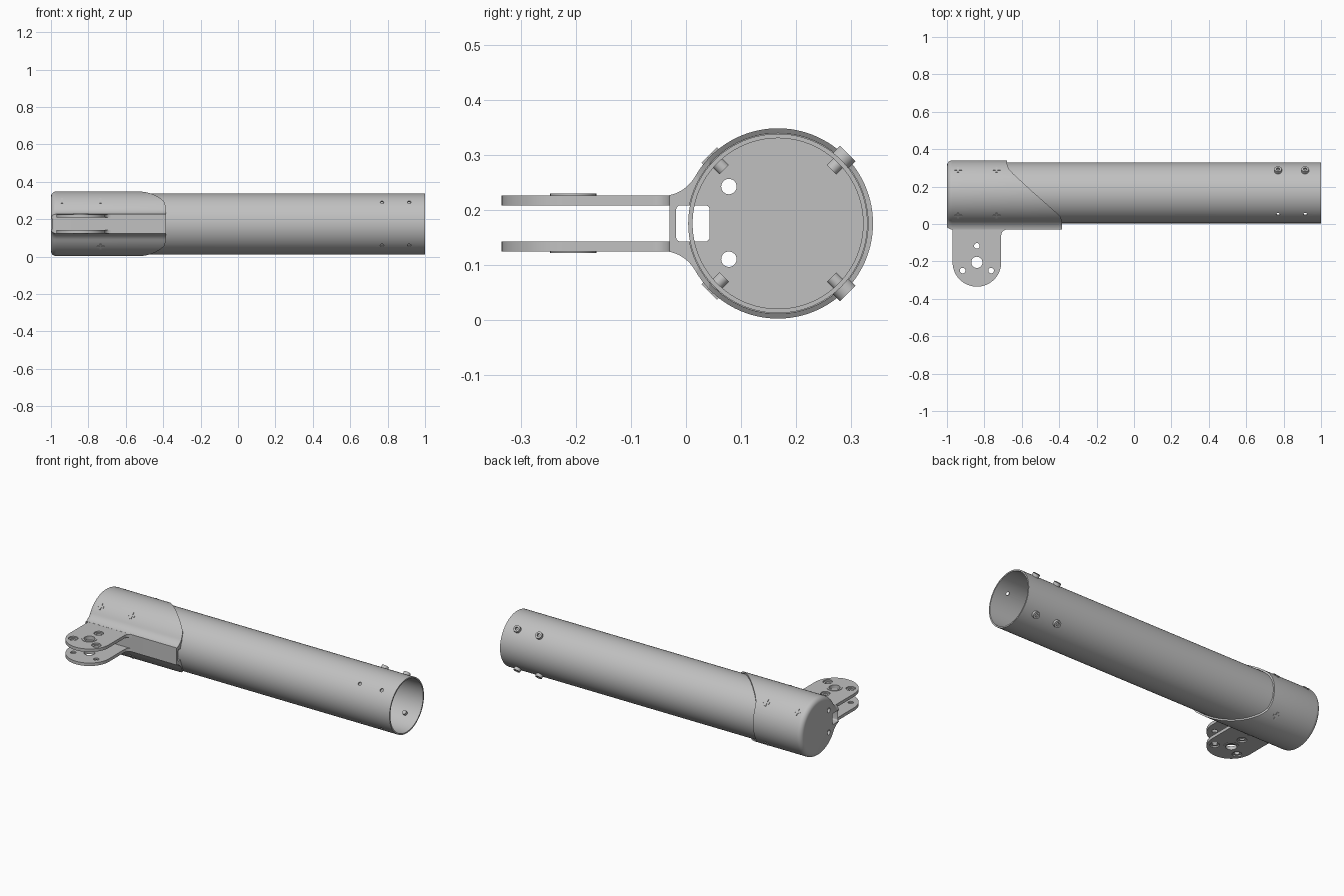
import bpy, bmesh
from math import sin, cos, pi, sqrt, atan2, asin, radians
from mathutils import Vector, Matrix

if "Cube" in bpy.data.objects:
    bpy.data.objects.remove(bpy.data.objects["Cube"])

grey = bpy.data.materials.new("light_grey")
grey.use_nodes = True
COLOUR = (0.53, 0.53, 0.53, 1)
grey.diffuse_color = COLOUR
grey.node_tree.nodes["Principled BSDF"].inputs["Base Color"].default_value = COLOUR

CY, CZ = 0.167, 0.175      # tube axis
SLEEVE_R, TUBE_R, BORE_R = 0.173, 0.163, 0.155
made = []


def finish(name, bm):
    bmesh.ops.recalc_face_normals(bm, faces=bm.faces)
    mesh = bpy.data.meshes.new(name)
    bm.to_mesh(mesh)
    bm.free()
    mesh.materials.append(grey)
    ob = bpy.data.objects.new(name, mesh)
    bpy.context.collection.objects.link(ob)
    made.append(ob)
    return ob


def prism(name, points, axis, lo, hi, round_low=0):
    """Extrude a 2D outline along x (points are y,z) or z (points are x,y)."""
    place = (lambda p: (lo, *p)) if axis == "x" else (lambda p: (*p, lo))
    push = Vector((hi - lo, 0, 0) if axis == "x" else (0, 0, hi - lo))
    bm = bmesh.new()
    face = bm.faces.new([bm.verts.new(place(p)) for p in points])
    rim = list(face.edges)
    grown = bmesh.ops.extrude_face_region(bm, geom=[face], use_keep_orig=True)
    moved = [v for v in grown["geom"] if isinstance(v, bmesh.types.BMVert)]
    bmesh.ops.translate(bm, verts=moved, vec=push)
    bmesh.ops.recalc_face_normals(bm, faces=bm.faces)
    if round_low:
        bmesh.ops.bevel(bm, geom=rim, offset=round_low, segments=6,
                        profile=0.5, affect="EDGES")
    return finish(name, bm)


def rod(name, start, end, radius, sides=32):
    start, end = Vector(start), Vector(end)
    turn = (end - start).to_track_quat("Z", "Y").to_matrix().to_4x4()
    bm = bmesh.new()
    bmesh.ops.create_cone(bm, cap_ends=True, segments=sides, radius1=radius,
                          radius2=radius, depth=(end - start).length,
                          matrix=Matrix.Translation((start + end) / 2) @ turn)
    return finish(name, bm)


def radial(x, degrees, r):
    a = radians(degrees)
    return Vector((x, CY + r * cos(a), CZ + r * sin(a)))


def combine(ob, tool, operation="DIFFERENCE"):
    mod = ob.modifiers.new("cut", "BOOLEAN")
    mod.operation, mod.object, mod.solver = operation, tool, "EXACT"
    bpy.context.view_layer.objects.active = ob
    bpy.ops.object.modifier_apply(modifier=mod.name)
    made.remove(tool)
    bpy.data.objects.remove(tool)


def arc(cx, cy, r, a0, a1, n):
    return [(cx + r * cos(a0 + (a1 - a0) * i / n),
             cy + r * sin(a0 + (a1 - a0) * i / n)) for i in range(n + 1)]


# Long open tube with plain holes at the front of its far end
tube = rod("main_tube", (-0.965, CY, CZ), (1, CY, CZ), TUBE_R, 96)
combine(tube, rod("bore", (-1.1, CY, CZ), (1.1, CY, CZ), BORE_R, 96))
for x in (0.77, 0.915):
    for deg in (135, 225):
        combine(tube, rod("hole", radial(x, deg, 0.12), radial(x, deg, 0.2), 0.01, 20))

# Sleeve cross-section: circle flaring into a narrow neck at the front
NECK_Y, NECK_H, FILLET = -0.03, 0.05, 0.07
rise = NECK_H + FILLET
run = sqrt((SLEEVE_R + FILLET) ** 2 - rise ** 2)
fy = CY - run
touch = atan2(rise, -run)
upper = arc(CY, 0, SLEEVE_R, 0, touch, 44)
upper += arc(fy, rise, FILLET, touch - pi, -pi / 2 + asin((NECK_Y - fy) / FILLET), 10)[1:]
section = [(y, CZ + z) for y, z in upper]
section += [(y, CZ - z) for y, z in reversed(upper[1:])]
sleeve = prism("end_sleeve", section, "x", -1, -0.385, round_low=0.028)

# Sweeping edge of the sleeve, seen from above
sweep = [(-1.1, -0.1), (-0.3, -0.1), (-0.385, -0.02), (-0.386, 0.02), (-0.395, 0.042),
         (-0.42, 0.065), (-0.55, 0.18), (-0.645, 0.268), (-0.67, 0.295),
         (-0.68, 0.325), (-0.68, 0.4), (-1.1, 0.4)]
combine(sleeve, prism("sweep", sweep, "z", -0.1, 0.5), "INTERSECT")
combine(sleeve, rod("socket", (-0.967, CY, CZ), (0, CY, CZ), TUBE_R + 0.001, 96))

# Cable slot and two round holes through the closed end
slot = []
for cy, cz, a in ((0.035, 0.2, 0), (-0.01, 0.2, 1), (-0.01, 0.15, 2), (0.035, 0.15, 3)):
    slot += arc(cy, cz, 0.008, a * pi / 2, (a + 1) * pi / 2, 4)
combine(sleeve, prism("slot", slot, "x", -1.1, -0.2))
for z in (0.11, 0.242):
    combine(sleeve, rod("hole", (-1.1, 0.078, z), (-0.9, 0.078, z), 0.014))

# Pair of rounded mounting plates
PX, PY, PR = -0.84, -0.205, 0.13
outline = [(PX - PR, -0.021)] + arc(PX, PY, PR, pi, 2 * pi, 36)
outline += arc(PX + PR + 0.03, -0.06, 0.03, pi, pi / 2, 8) + [(PX + PR + 0.03, -0.021)]
for label, side in (("upper", 1), ("lower", -1)):
    inner, outer = CZ + side * 0.033, CZ + side * 0.051
    plate = prism(label + "_plate", outline, "z", min(inner, outer), max(inner, outer))
    boss = rod("boss", (PX, PY, inner + side * 0.005), (PX, PY, outer + side * 0.003), 0.042)
    combine(plate, boss, "UNION")
    combine(plate, rod("hole", (PX, PY, inner - side * 0.02), (PX, PY, outer + side * 0.02), 0.03))
    for deg in (90, 210, 330):
        x, y = PX + 0.088 * cos(radians(deg)), PY + 0.088 * sin(radians(deg))
        combine(plate, rod("hole", (x, y, inner - side * 0.02), (x, y, outer + side * 0.02), 0.015))
        combine(plate, rod("recess", (x, y, outer - side * 0.008), (x, y, outer + side * 0.02), 0.026))

# Socket-head screws at the back of the tube's far end
for x in (0.77, 0.915):
    for deg in (45, -45):
        head = rod("tube_screw_head", radial(x, deg, 0.16), radial(x, deg, 0.18), 0.02)
        combine(head, rod("socket", radial(x, deg, 0.17), radial(x, deg, 0.2), 0.01, 6))
        rod("tube_screw_shaft", radial(x, deg, 0.138), radial(x, deg, 0.165), 0.012)

# Cross-shaped screws holding the sleeve on the tube
for x, deg in [(-0.94, 45), (-0.94, 135)] + [(-0.735, d) for d in (45, 135, 225, 315)]:
    rod("sleeve_screw_shaft", radial(x, deg, 0.138), radial(x, deg, 0.17), 0.012)
    for size in ((0.04, 0.011), (0.011, 0.04)):
        bm = bmesh.new()
        bmesh.ops.create_cube(bm, size=1, matrix=Matrix.Translation(radial(x, deg, 0.172))
                              @ Matrix.Rotation(radians(deg - 90), 4, "X")
                              @ Matrix.Diagonal((*size, 0.008, 1)))
        finish("sleeve_screw_cross", bm)

# Smooth round surfaces, crisp edges
bpy.ops.object.select_all(action="DESELECT")
for ob in made:
    ob.select_set(True)
bpy.context.view_layer.objects.active = tube
bpy.ops.object.shade_smooth_by_angle(angle=radians(30))
